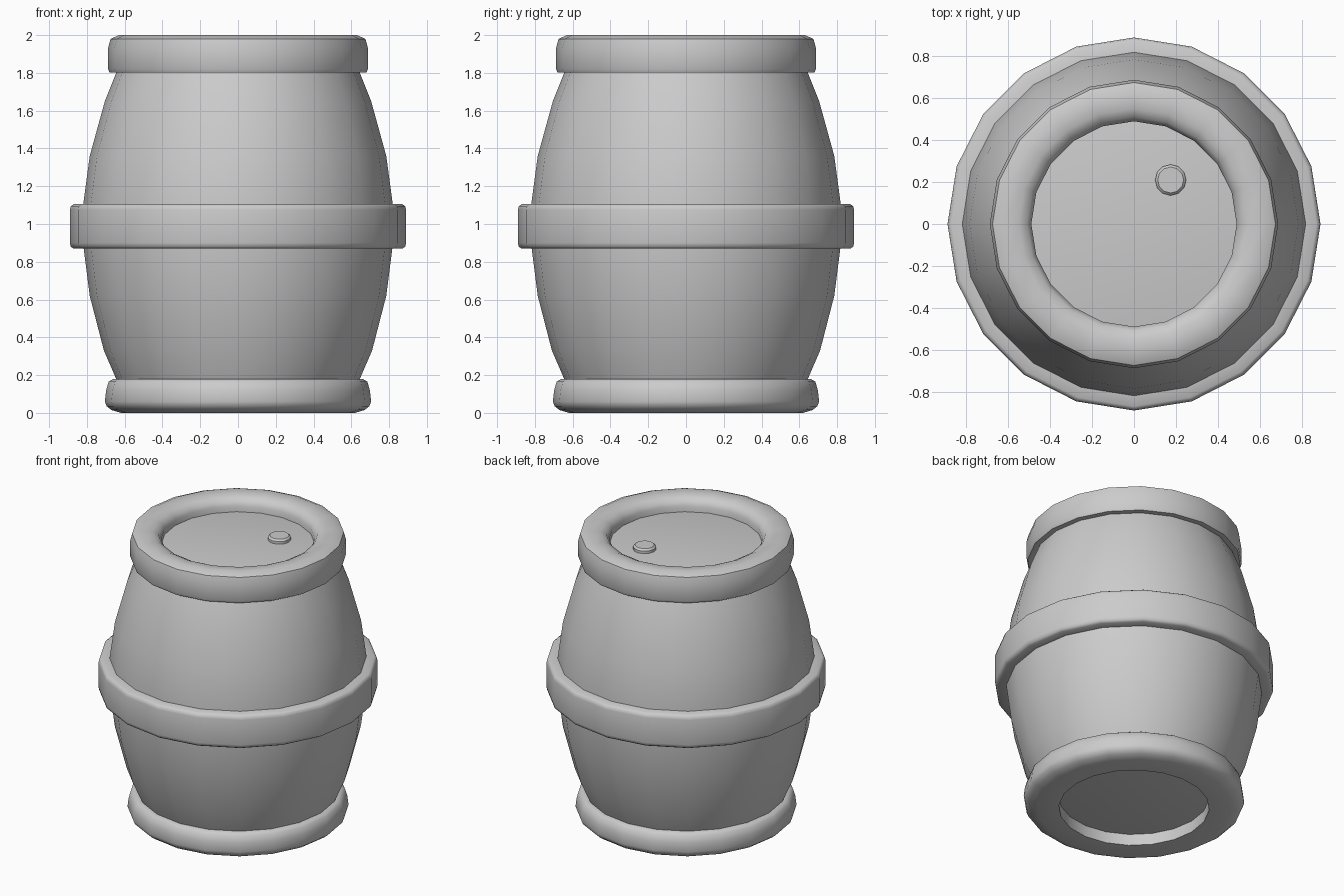
import bpy, bmesh, math

cube = bpy.data.objects.get("Cube")
if cube:
    bpy.data.objects.remove(cube, do_unlink=True)

grey = bpy.data.materials.new("plain grey")
grey.use_nodes = True
colour = (0.6, 0.6, 0.6, 1)
grey.diffuse_color = colour
grey.node_tree.nodes["Principled BSDF"].inputs["Base Color"].default_value = colour


def lathe(name, profile, sides=20, closed=False, centre=(0, 0), smooth=35):
    """Spin (radius, height) points round z; open profiles get end caps."""
    bm = bmesh.new()
    rings = []
    for r, z in profile:
        rings.append([bm.verts.new((r * math.cos(math.tau * i / sides),
                                    r * math.sin(math.tau * i / sides), z))
                      for i in range(sides)])
    pairs = list(zip(rings, rings[1:]))
    if closed:
        pairs.append((rings[-1], rings[0]))
    else:
        bm.faces.new(rings[0])
        bm.faces.new(rings[-1])
    for low, high in pairs:
        for i in range(sides):
            j = (i + 1) % sides
            bm.faces.new((low[i], low[j], high[j], high[i]))
    bmesh.ops.recalc_face_normals(bm, faces=bm.faces)
    mesh = bpy.data.meshes.new(name)
    bm.to_mesh(mesh)
    bm.free()
    mesh.materials.append(grey)
    obj = bpy.data.objects.new(name, mesh)
    obj.location = (*centre, 0)
    bpy.context.collection.objects.link(obj)
    bpy.ops.object.select_all(action='DESELECT')
    obj.select_set(True)
    bpy.context.view_layer.objects.active = obj
    bpy.ops.object.shade_smooth_by_angle(angle=math.radians(smooth))
    return obj


# Bulging body, whose end caps form the recessed lid and underside
lathe("barrel_body", [(0.52, 0.08), (0.61, 0.1), (0.645, 0.18), (0.71, 0.33),
                      (0.785, 0.62), (0.817, 0.87), (0.82, 1.1),
                      (0.785, 1.36), (0.705, 1.65), (0.645, 1.8),
                      (0.61, 1.88), (0.52, 1.9)])

# Middle hoop with softened edges
lathe("middle_hoop", [(0.79, 0.87), (0.87, 0.87), (0.885, 0.88), (0.89, 0.9),
                      (0.89, 1.075), (0.885, 1.095), (0.87, 1.105),
                      (0.79, 1.105)], closed=True, smooth=50)

# Rounded top rim
lathe("top_rim", [(0.49, 1.88), (0.49, 1.94), (0.51, 1.975), (0.55, 1.995),
                  (0.63, 2.0), (0.675, 1.98), (0.688, 1.93), (0.688, 1.82),
                  (0.68, 1.802), (0.62, 1.8)], closed=True, smooth=50)

# Rounded bottom rim
lathe("bottom_rim", [(0.48, 0.1), (0.48, 0.0), (0.62, 0.0), (0.67, 0.015),
                     (0.695, 0.035), (0.705, 0.06), (0.698, 0.12),
                     (0.685, 0.165), (0.66, 0.18), (0.61, 0.18)],
      closed=True, smooth=50)

# Small stopper on the lid
lathe("lid_stopper", [(0.074, 1.89), (0.074, 1.918), (0.062, 1.93)], sides=12,
      centre=(0.175, 0.21))
